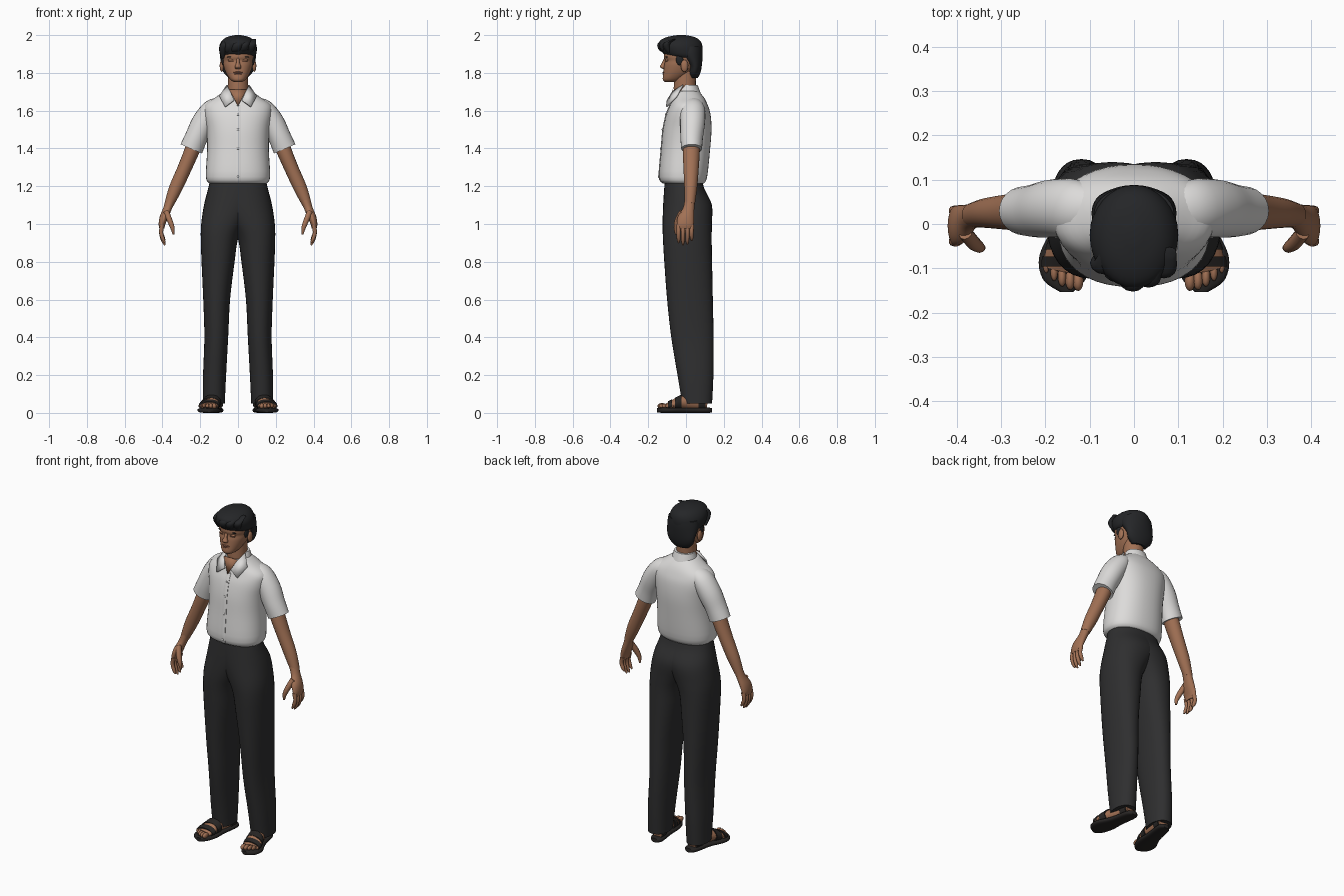
import bpy
import bmesh
import math
from mathutils import Vector

default_cube = bpy.data.objects.get("Cube")
if default_cube:
    bpy.data.objects.remove(default_cube, do_unlink=True)

AXIS_X, AXIS_Y, AXIS_Z = Vector((1, 0, 0)), Vector((0, 1, 0)), Vector((0, 0, 1))
SIDES = (("left", 1), ("right", -1))


def make_material(name, red, green, blue):
    mat = bpy.data.materials.new(name)
    mat.use_nodes = True
    colour = (red, green, blue, 1)
    mat.diffuse_color = colour
    mat.node_tree.nodes["Principled BSDF"].inputs["Base Color"].default_value = colour
    return mat


SKIN = make_material("skin brown", .36, .165, .09)
LIP = make_material("lip brown", .27, .11, .065)
HAIR = make_material("hair black", .018, .019, .021)
SHIRT = make_material("shirt white", .72, .71, .70)
TROUSER = make_material("trouser charcoal", .028, .028, .029)
SANDAL = make_material("sandal black", .02, .018, .017)


def finish(name, bm, material, angle=50):
    """Turn a bmesh into a smooth shaded object."""
    bmesh.ops.recalc_face_normals(bm, faces=bm.faces)
    mesh = bpy.data.meshes.new(name)
    bm.to_mesh(mesh)
    bm.free()
    mesh.materials.append(material)
    obj = bpy.data.objects.new(name, mesh)
    bpy.context.collection.objects.link(obj)
    bpy.ops.object.select_all(action="DESELECT")
    obj.select_set(True)
    bpy.context.view_layer.objects.active = obj
    bpy.ops.object.shade_smooth_by_angle(angle=math.radians(angle))
    return obj


def spline(rows, steps):
    """Catmull-Rom interpolation of rows of numbers."""
    result = []
    for i in range(len(rows) - 1):
        a, b, c, d = (rows[max(0, min(len(rows) - 1, i + k))] for k in (-1, 0, 1, 2))
        for step in range(steps):
            t = step / steps
            result.append([q + t * (r - p + t * (2*p - 5*q + 4*r - s + t * (3*q - p - 3*r + s))) / 2
                           for p, q, r, s in zip(a, b, c, d)])
    return result + [list(rows[-1])]


def tube(name, rows, material, ref, direction=None, n=20, steps=4, square=1.0, mirror=1):
    """Loft ellipses; each row is x, y, z, radius along ref, other radius."""
    rows = spline(rows, steps)
    centres = [Vector((r[0] * mirror, r[1], r[2])) for r in rows]
    bm = bmesh.new()
    rings = []
    for i, row in enumerate(rows):
        along = direction or (centres[min(i + 1, len(rows) - 1)] - centres[max(i - 1, 0)]).normalized()
        u = (ref - along * ref.dot(along)).normalized()
        v = along.cross(u)
        ring = []
        for k in range(n):
            c, s = math.cos(math.tau * k / n), math.sin(math.tau * k / n)
            c, s = math.copysign(abs(c) ** square, c), math.copysign(abs(s) ** square, s)
            ring.append(bm.verts.new(centres[i] + u * c * row[3] + v * s * row[4]))
        rings.append(ring)
    for low, high in zip(rings, rings[1:]):
        for k in range(n):
            bm.faces.new((low[k], low[k - 1], high[k - 1], high[k]))
    bm.faces.new(rings[0])
    bm.faces.new(rings[-1])
    return finish(name, bm, material)


def body(name, profile, material, **options):
    """Upright loft; each row is z, left edge, right edge, front, back."""
    rows = [((a + b) / 2, (f + k) / 2, z, (b - a) / 2, (k - f) / 2) for z, a, b, f, k in profile]
    return tube(name, rows, material, AXIS_X, AXIS_Z, **options)


def symmetric(profile):
    return [(z, -w, w, f, b) for z, w, f, b in profile]


def ball(name, centre, size, material):
    bm = bmesh.new()
    bmesh.ops.create_uvsphere(bm, u_segments=16, v_segments=10, radius=1)
    for v in bm.verts:
        v.co = Vector(centre) + Vector(a * b for a, b in zip(v.co, size))
    return finish(name, bm, material)


def panel(name, points, material, thickness):
    """Thin cloth or skin patch."""
    bm = bmesh.new()
    bm.faces.new([bm.verts.new(p) for p in points])
    bmesh.ops.triangulate(bm, faces=bm.faces)
    obj = finish(name, bm, material)
    solid = obj.modifiers.new("thickness", "SOLIDIFY")
    solid.thickness = thickness
    solid.offset = 0
    return obj


# Shirt body, with the cloth bloused over the waist
shirt = [(1.215, .152, -.12, .095), (1.25, .17, -.142, .112), (1.4, .163, -.131, .128),
         (1.5, .167, -.122, .135), (1.58, .18, -.105, .13), (1.63, .175, -.085, .115),
         (1.67, .12, -.072, .095), (1.705, .07, -.062, .065)]
body("shirt_body", symmetric(shirt), SHIRT, n=40, square=.88)
placket = [(z, .014, f - .003, f + .01) for z, w, f, b in shirt[:6]]
body("shirt_placket", symmetric(placket), SHIRT, n=12, square=.4)
for i, (z, w, f, b) in enumerate(spline(shirt[1:6], 2)[::2]):
    ball(f"shirt_button_{i}", (0, f - .004, z), (.006, .003, .006), SHIRT)

# Open neckline and collar
panel("neckline_skin", [(-.045, -.068, 1.71), (0, -.098, 1.625), (.045, -.068, 1.71)], SKIN, .006)
body("collar_band", symmetric([(1.67, .08, -.055, .085), (1.70, .07, -.05, .075),
                               (1.735, .06, -.03, .062)]), SHIRT, n=32)
for side, s in SIDES:
    panel(side + "_collar_flap", [(s * .058, -.015, 1.735), (s * .04, -.07, 1.70),
          (s * .02, -.098, 1.655), (s * .068, -.103, 1.62), (s * .098, -.05, 1.675)], SHIRT, .008)

# Neck and head
body("neck", symmetric([(1.66, .062, -.06, .06), (1.72, .054, -.065, .052),
                        (1.82, .055, -.06, .055)]), SKIN)
body("head", symmetric([(1.752, .022, -.112, -.05), (1.765, .042, -.123, -.02),
                        (1.8, .064, -.12, .03), (1.84, .078, -.116, .06),
                        (1.865, .081, -.111, .068), (1.89, .084, -.117, .072),
                        (1.94, .08, -.105, .07), (1.98, .04, -.06, .03)]), SKIN, n=32, square=.9)
tube("nose", [(0, -.108, 1.88, .007, .006), (0, -.119, 1.85, .01, .01),
              (0, -.123, 1.832, .017, .015), (0, -.115, 1.82, .012, .006)], SKIN, AXIS_X, AXIS_Z)
ball("upper_lip", (0, -.116, 1.802), (.025, .009, .005), LIP)
ball("lower_lip", (0, -.115, 1.794), (.021, .009, .005), LIP)
for side, s in SIDES:
    ball(side + "_eyelid", (s * .034, -.098, 1.867), (.019, .012, .008), SKIN)
    ball(side + "_eye_crease", (s * .034, -.103, 1.861), (.018, .008, .002), LIP)
    ball(side + "_eyebrow", (s * .036, -.102, 1.884), (.022, .008, .004), HAIR)
    ball(side + "_ear", (s * .086, -.008, 1.837), (.011, .02, .032), SKIN)
    ball(side + "_sideburn", (s * .078, -.033, 1.872), (.01, .02, .032), HAIR)

# Hair: a swept crown, a back and loose front locks
body("hair_crown", symmetric([(1.882, .086, -.09, .083), (1.9, .097, -.118, .087),
                              (1.94, .099, -.142, .087), (1.97, .085, -.138, .075),
                              (1.99, .058, -.1, .045), (2.0, .015, -.045, -.005)]), HAIR, n=32)
body("hair_back", symmetric([(1.772, .045, .02, .062), (1.8, .075, .012, .076),
                             (1.84, .088, .01, .084), (1.9, .096, -.04, .088),
                             (1.94, .09, -.04, .085)]), HAIR, n=32)
for i, (x, drop) in enumerate(((-.075, 1.875), (-.045, 1.895), (-.01, 1.905), (.025, 1.905), (.06, 1.89))):
    front = -.128 + abs(x) * .6
    tube(f"hair_lock_{i}", [(x + .02, front + .03, 1.98, .015, .01), (x + .01, front - .008, 1.955, .026, .02),
                            (x, front - .004, 1.92, .024, .016), (x - .006, front + .015, drop, .006, .005)],
         HAIR, AXIS_X, AXIS_Z, n=12)

# Limb shapes for one side, mirrored for the other
sleeve = [(.08, .035, 1.65, .04, .025), (.13, .035, 1.61, .065, .055), (.18, .035, 1.54, .066, .063),
          (.22, .03, 1.46, .06, .06), (.247, .03, 1.398, .055, .062)]
arm = [(.2, .03, 1.5, .045, .045), (.245, .028, 1.385, .045, .04), (.285, .027, 1.29, .04, .037),
       (.33, .025, 1.19, .034, .035), (.365, .02, 1.105, .027, .025)]
palm = [(.355, .021, 1.13, .028, .027), (.372, .014, 1.085, .03, .024), (.39, .0, 1.04, .043, .024),
        (.402, -.004, 1.0, .045, .018), (.403, -.004, .975, .04, .013)]
thumb = [(.38, -.02, 1.065, .016, .016), (.362, -.042, 1.02, .017, .015),
         (.347, -.053, .98, .012, .012), (.342, -.052, .945, .005, .005)]
leg = [(.05, .07, .185, -.02, .138), (.2, .063, .185, -.045, .145), (.4, .052, .178, -.078, .146),
       (.6, .042, .184, -.1, .142), (.8, .018, .193, -.115, .138), (.92, .0, .197, -.122, .136),
       (1.0, -.04, .195, -.124, .137), (1.1, -.11, .18, -.121, .137), (1.18, -.14, .16, -.116, .1),
       (1.228, -.145, .148, -.112, .085)]
foot = [(.115, .11, .05, .03, .03), (.122, .05, .055, .036, .04), (.137, -.02, .055, .042, .037),
        (.15, -.07, .043, .05, .024), (.157, -.105, .035, .046, .014)]
sole = [(.113, .138, .014, .018, .012), (.115, .11, .014, .038, .014), (.132, .01, .014, .044, .014),
        (.152, -.07, .014, .061, .014), (.157, -.125, .014, .048, .014), (.152, -.153, .014, .015, .011)]
straps = {"toe_strap": (3, 4), "instep_strap": (2, 3), "heel_strap": (0, 1)}

for side, s in SIDES:
    tube(side + "_sleeve", sleeve, SHIRT, AXIS_Y, n=24, mirror=s)
    tube(side + "_arm", arm, SKIN, AXIS_Y, mirror=s)
    tube(side + "_palm", palm, SKIN, AXIS_Y, AXIS_Z, mirror=s)
    tube(side + "_thumb", thumb, SKIN, AXIS_Y, n=10, mirror=s)
    for i, length in enumerate((.08, .092, .088, .068)):
        y = -.039 + i * .023
        tube(f"{side}_finger_{i}", [(.4, y, .995, .012, .012), (.407, y, .98 - length * .3, .011, .011),
                                    (.397, y, .98 - length * .75, .01, .01),
                                    (.386, y, .98 - length, .004, .004)], SKIN, AXIS_Y, n=10, mirror=s)

    # Trouser leg, widening into the full hip
    rows = leg if s > 0 else [(z, -b, -a, f, k) for z, a, b, f, k in leg]
    body(side + "_trouser_leg", rows, TROUSER, n=32, square=.9)

    # Foot, toes and sandal
    tube(side + "_foot", foot, SKIN, AXIS_X, mirror=s)
    tube(side + "_sandal_sole", sole, SANDAL, AXIS_X, -AXIS_Y, square=.7, mirror=s)
    for i in range(5):
        size = .016 - i * .0015
        ball(f"{side}_toe_{i}", (s * (.126 + i * .018), -.128 + i * i * .0025, .036), (size * .75, .023, size), SKIN)
    for strap, (start, end) in straps.items():
        a, b = Vector(foot[start]), Vector(foot[end])
        grow = Vector((0, 0, 0, .007, .007))
        band = [a.lerp(b, t) + grow for t in (.1, .4, .75)]
        tube(f"{side}_{strap}", band, SANDAL, AXIS_X, -AXIS_Y, n=24, mirror=s)
